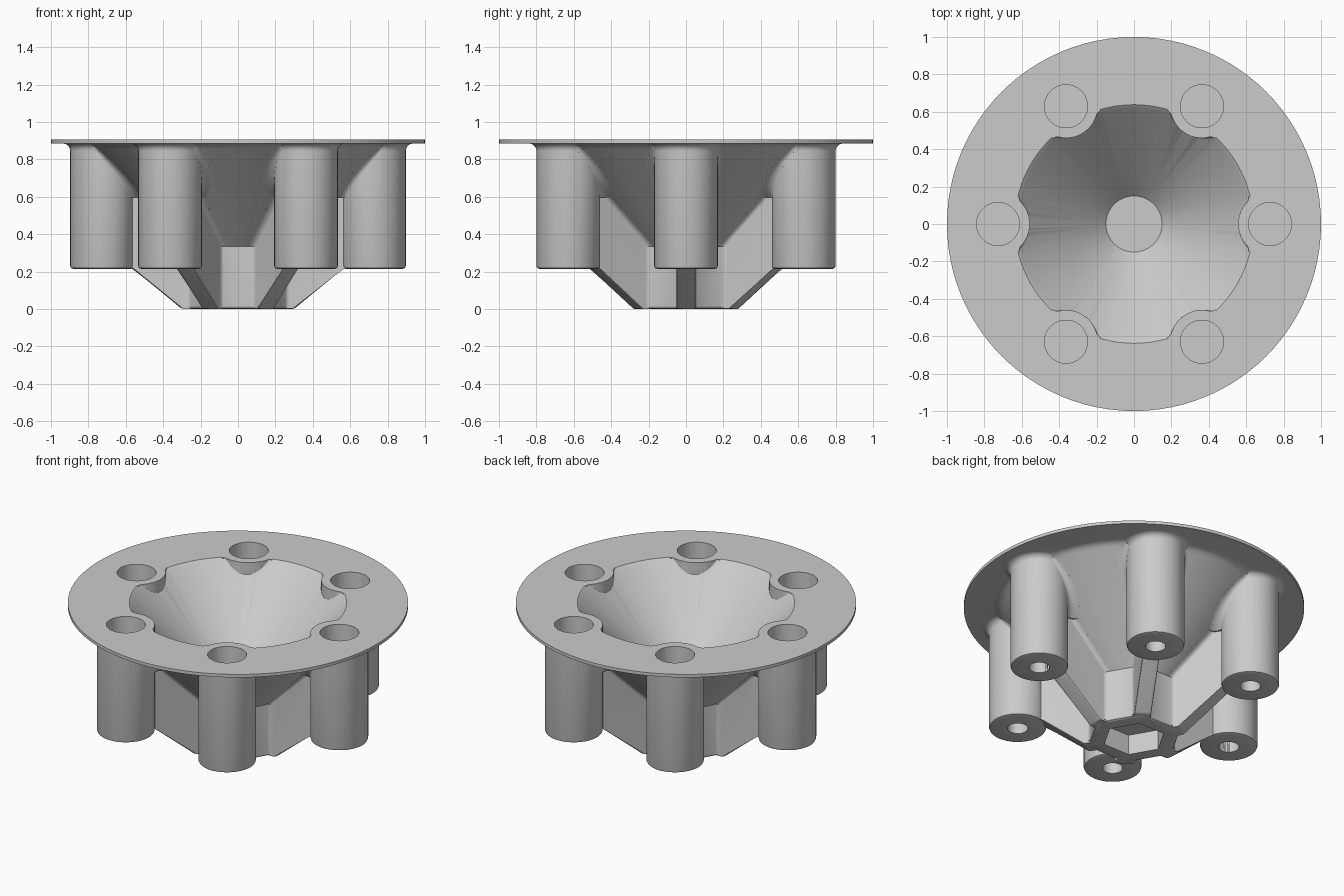
import bpy, bmesh, math
from mathutils import Matrix, Vector

cube = bpy.data.objects.get("Cube")
if cube:
    bpy.data.objects.remove(cube, do_unlink=True)

TOP = 0.905
UNDER = 0.885
BOSS_R, BOSS_DIST, BOSS_Z = 0.17, 0.727, 0.215
RIB_HALF, HUB_FLAT, HUB_TOP = 0.05, 0.25, 0.335
BOSS_AXIS = Vector((BOSS_DIST, 0, 0))
ANGLES = [math.radians(60 * i) for i in range(6)]

grey = bpy.data.materials.new("plain grey")
grey.use_nodes = True
grey.diffuse_color = (0.6, 0.6, 0.6, 1)
grey.node_tree.nodes["Principled BSDF"].inputs["Base Color"].default_value = grey.diffuse_color


def finish(name, bm, angle=0):
    bmesh.ops.remove_doubles(bm, verts=bm.verts, dist=1e-5)
    bmesh.ops.recalc_face_normals(bm, faces=bm.faces)
    bmesh.ops.rotate(bm, verts=bm.verts, matrix=Matrix.Rotation(angle, 3, 'Z'))
    mesh = bpy.data.meshes.new(name)
    bm.to_mesh(mesh)
    bm.free()
    mesh.materials.append(grey)
    obj = bpy.data.objects.new(name, mesh)
    bpy.context.collection.objects.link(obj)
    return obj


def lathe(name, profile, steps=48, dist=0, angle=0):
    """Turn a (radius, z) profile that starts and ends on the axis."""
    bm = bmesh.new()
    vs = [bm.verts.new((r, 0, z)) for r, z in profile]
    es = [bm.edges.new(p) for p in zip(vs, vs[1:])]
    bmesh.ops.spin(bm, geom=vs + es, axis=(0, 0, 1), cent=(0, 0, 0),
                   angle=math.tau, steps=steps)
    bmesh.ops.translate(bm, verts=bm.verts, vec=(dist, 0, 0))
    return finish(name, bm, angle)


def cylinder(name, r, z0, z1, steps=48, dist=0, angle=0):
    return lathe(name, [(0, z0), (r, z0), (r, z1), (0, z1)], steps, dist, angle)


def rib(angle):
    """Radial web from the hub up to a boss, with softened lower edges."""
    bm = bmesh.new()
    outline = [(0.1, 0), (0.3, 0), (0.56, BOSS_Z), (0.68, 0.235), (0.68, 0.605),
               (0.45, 0.605), (0.1, 0.2)]
    face = bm.faces.new([bm.verts.new((r, -RIB_HALF, z)) for r, z in outline])
    moved = bmesh.ops.extrude_face_region(bm, geom=[face])["geom"]
    bmesh.ops.translate(bm, verts=[v for v in moved if isinstance(v, bmesh.types.BMVert)],
                        vec=(0, 2 * RIB_HALF, 0))
    bmesh.ops.recalc_face_normals(bm, faces=bm.faces)
    low = [e for e in bm.edges if all(v.co.z < 0.22 and v.co.x > 0.2 for v in e.verts)]
    bmesh.ops.bevel(bm, geom=low, offset=0.014, segments=3, profile=0.5, affect='EDGES')
    return finish("rib", bm, angle)


def cone_radius(z):
    return z - 0.085


def fillet(name, sections, angle, root=0.95):
    """Loft concave arcs, mirrored about the radial plane and rooted in the wall.
    Each section is height, arc centre, arc radius, directions of its two ends."""
    bm = bmesh.new()
    rings = []
    for z, centre, f, start, end in sections:
        side = [centre + f * start.slerp(end, i / 8) for i in range(9)]
        side.insert(0, side[0] * root)
        ring = side + [Vector((p.x, -p.y, 0)) for p in reversed(side)]
        rings.append([bm.verts.new((p.x, p.y, z)) for p in ring])
    for a, b in zip(rings, rings[1:]):
        for i in range(len(a)):
            j = (i + 1) % len(a)
            bm.faces.new((a[i], a[j], b[j], b[i]))
    bm.faces.new(rings[0])
    bm.faces.new(rings[-1])
    return finish(name, bm, angle)


def meet_boss(reach, f):
    """Centre of an arc at a given reach from the axis that touches the boss."""
    b = BOSS_R + f
    x = (reach ** 2 - b * b + BOSS_DIST ** 2) / (2 * BOSS_DIST)
    c = Vector((x, math.sqrt(reach ** 2 - x * x), 0))
    return c, (BOSS_AXIS - c).normalized()


def boss_sections(f=0.04):
    """Arcs between the outside of the bowl and a boss."""
    for i in range(12):
        z = 0.595 + i * 0.295 / 11
        c, to_boss = meet_boss(cone_radius(z) + f, f)
        yield z, c, f, -c.normalized(), to_boss


def bump_sections(f=0.03):
    """Arcs between the inside of the bowl and a boss."""
    for z in (0.83, 0.835, 0.842, 0.85, 0.86, 0.87, 0.88, 0.89, 0.9, 1.05):
        c, to_boss = meet_boss(min(z, TOP) - 0.27 - f, f)
        yield z, c, f, c.normalized(), to_boss


def web_sections(f=0.035):
    """Arcs touching the rib side and the bowl."""
    for i in range(6):
        z = 0.32 + i * 0.28 / 5
        y = RIB_HALF + f
        c = Vector((math.sqrt((cone_radius(z) + f) ** 2 - y * y), y, 0))
        yield z, c, f, -c.normalized(), Vector((0, -1, 0))


def hub_sections(f=0.03):
    """Arcs touching the rib side and a flat of the hub."""
    flat = Vector((math.cos(math.pi / 6), 0.5, 0))
    y = RIB_HALF + f
    c = Vector(((HUB_FLAT + f - y * flat.y) / flat.x, y, 0))
    for z in (0.012, HUB_TOP - 0.004):
        yield z, c, f, -flat, Vector((0, -1, 0))


def combine(target, tool, operation):
    mod = target.modifiers.new("join", 'BOOLEAN')
    mod.operation, mod.solver, mod.object = operation, 'EXACT', tool
    bpy.context.view_layer.update()
    graph = bpy.context.evaluated_depsgraph_get()
    mesh = bpy.data.meshes.new_from_object(target.evaluated_get(graph))
    target.modifiers.clear()
    target.data = mesh
    bpy.data.objects.remove(tool, do_unlink=True)


# Flange and bowl in one turned shape
body = lathe("hub_body", [(0, 0.2), (0.115, 0.2), (0.775, 0.86), (0.79, 0.873),
                          (0.808, 0.882), (0.83, UNDER), (1, UNDER), (1, TOP), (0, TOP)],
             steps=96)

# Hexagonal hub with a softened foot
combine(body, lathe("hub", [(0, 0), (0.275, 0), (0.285, 0.005), (0.29, 0.015),
                            (0.29, HUB_TOP), (0, HUB_TOP)], steps=6), 'UNION')

# Ribs, fillets and bosses
for a in ANGLES:
    combine(body, rib(a), 'UNION')
    combine(body, fillet("hub_fillet", hub_sections(), a), 'UNION')
    combine(body, fillet("web_fillet", web_sections(), a), 'UNION')
    combine(body, fillet("boss_fillet", boss_sections(), a), 'UNION')
    profile = [(0, BOSS_Z), (BOSS_R - 0.015, BOSS_Z), (BOSS_R - 0.004, BOSS_Z + 0.004),
               (BOSS_R, BOSS_Z + 0.015)]
    for i in range(6):
        t = math.radians(18 * i)
        profile.append((BOSS_R + 0.04 * (1 - math.cos(t)), UNDER - 0.04 * (1 - math.sin(t))))
    profile += [(BOSS_R + 0.04, TOP - 0.008), (0, TOP - 0.008)]
    combine(body, lathe("boss", profile, 48, BOSS_DIST, a), 'UNION')

# Bowl cavity, which leaves the boss walls standing
cavity = lathe("cavity", [(0, 0.42), (0.15, 0.42), (0.62, 0.89), (0.63, 0.899),
                          (0.638, TOP), (0.638, 1), (0, 1)], steps=96)
for a in ANGLES:
    combine(cavity, cylinder("boss_wall", BOSS_R, 0.1, 1.1, 48, BOSS_DIST, a), 'DIFFERENCE')
    combine(cavity, fillet("bump_fillet", bump_sections(), a, 1.04), 'DIFFERENCE')
combine(body, cavity, 'DIFFERENCE')

# Wells from above, bolt holes and hexagonal socket from below
for a in ANGLES:
    combine(body, cylinder("well", 0.115, 0.36, 1, 40, BOSS_DIST, a), 'DIFFERENCE')
    combine(body, cylinder("bolt_hole", 0.06, 0.1, 0.32, 32, BOSS_DIST, a), 'DIFFERENCE')
combine(body, cylinder("socket", 0.185, -0.1, 0.13, 6), 'DIFFERENCE')

bpy.ops.object.select_all(action='DESELECT')
body.select_set(True)
bpy.context.view_layer.objects.active = body
bpy.ops.object.shade_smooth_by_angle(angle=math.radians(30))
